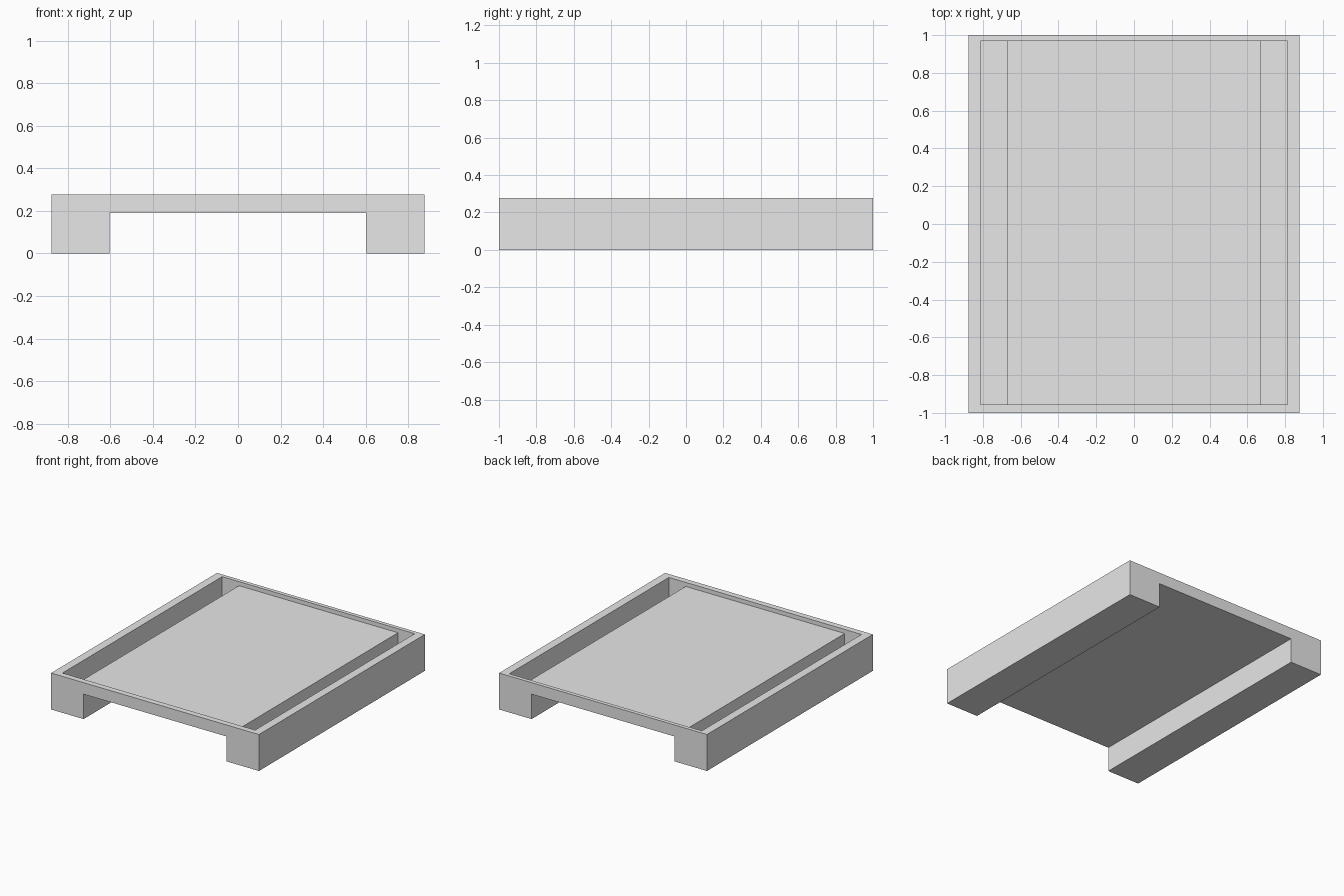
import bpy
import bmesh

# Remove the default cube
cube = bpy.data.objects.get("Cube")
if cube:
    bpy.data.objects.remove(cube, do_unlink=True)

HALF_W, HEIGHT = 0.877, 0.278      # outer body
NOTCH_X, NOTCH_Z = 0.603, 0.19     # passage under the deck
INNER_X = 0.813                    # inside of the rim
DECK_X, DECK_Z = 0.671, 0.247      # raised deck
FLOOR_Z = 0.058                    # bottom of the side channels

grey = bpy.data.materials.new("light grey")
grey.use_nodes = True
colour = (0.8, 0.8, 0.8, 1.0)
grey.diffuse_color = colour
grey.node_tree.nodes["Principled BSDF"].inputs["Base Color"].default_value = colour


def prism(name, half_profile, y0, y1):
    """Mirror an (x, z) half profile about x = 0 and extrude it along y."""
    profile = half_profile + [(-x, z) for x, z in reversed(half_profile)]
    bm = bmesh.new()
    face = bm.faces.new([bm.verts.new((x, y0, z)) for x, z in profile])
    out = bmesh.ops.extrude_face_region(bm, geom=[face])
    verts = [v for v in out["geom"] if isinstance(v, bmesh.types.BMVert)]
    bmesh.ops.translate(bm, verts=verts, vec=(0, y1 - y0, 0))
    bmesh.ops.recalc_face_normals(bm, faces=bm.faces)
    mesh = bpy.data.meshes.new(name)
    bm.to_mesh(mesh)
    bm.free()
    mesh.materials.append(grey)
    obj = bpy.data.objects.new(name, mesh)
    bpy.context.collection.objects.link(obj)
    return obj


# Body: a slab standing on two long side rails
body = prism("tray_body", [(NOTCH_X, NOTCH_Z), (NOTCH_X, 0), (HALF_W, 0),
                           (HALF_W, HEIGHT)], -1, 1)

# Recess: shallow over the deck, deep in the channel of each rail
cutter = prism("recess_cutter", [(DECK_X, DECK_Z), (DECK_X, FLOOR_Z),
                                 (INNER_X, FLOOR_Z), (INNER_X, HEIGHT + 0.1)],
               -0.955, 0.97)
cutter.hide_render = True

cut = body.modifiers.new("recess", 'BOOLEAN')
cut.operation = 'DIFFERENCE'
cut.solver = 'EXACT'
cut.object = cutter
bpy.context.view_layer.objects.active = body
bpy.ops.object.modifier_apply(modifier=cut.name)
bpy.data.objects.remove(cutter, do_unlink=True)
